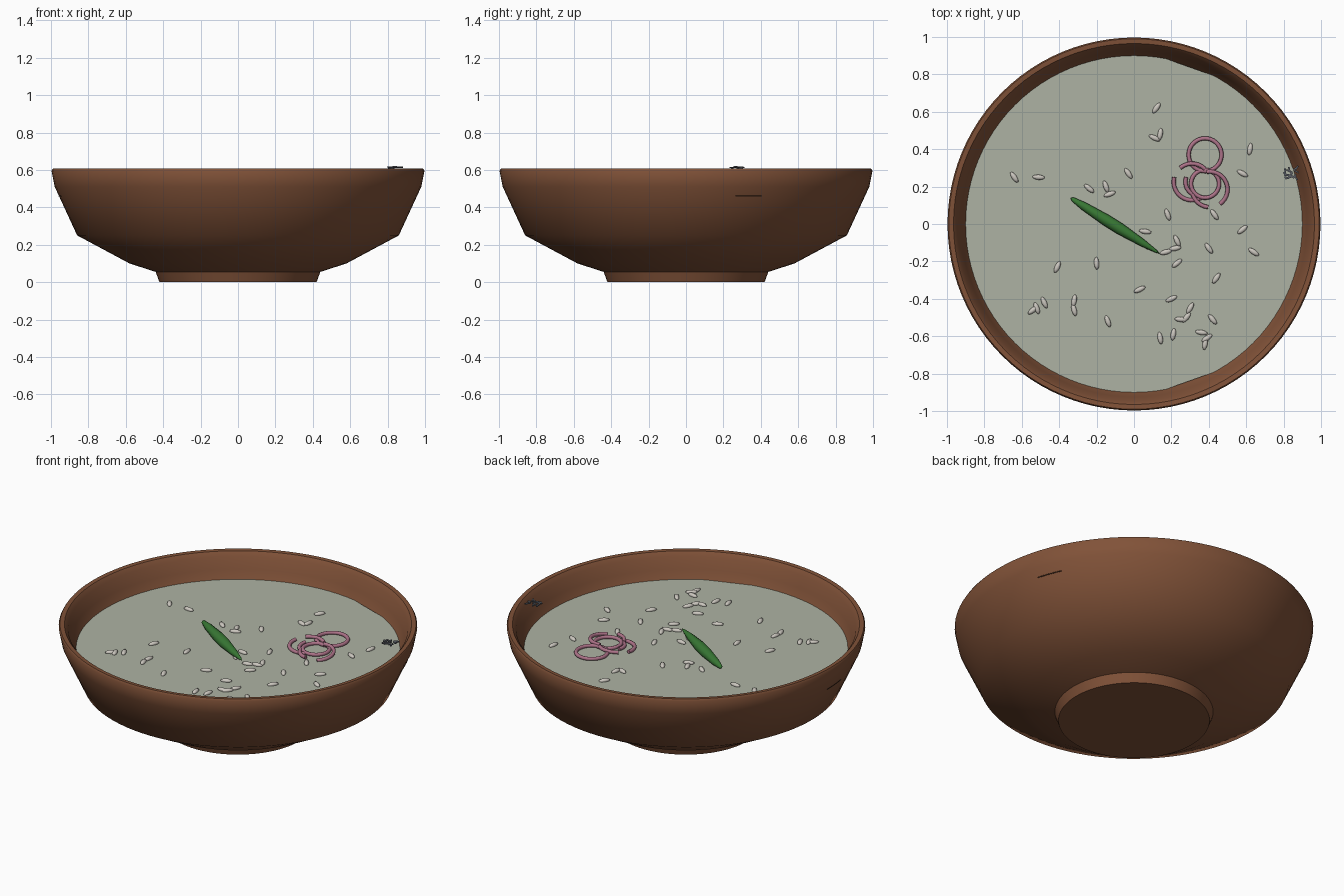
import bpy
import bmesh
import math
import random
from mathutils import Matrix, Vector

random.seed(4)
if "Cube" in bpy.data.objects:
    bpy.data.objects.remove(bpy.data.objects["Cube"], do_unlink=True)

LEVEL = 0.46  # height of the liquid surface


def material(name, color, roughness=0.6):
    mat = bpy.data.materials.new(name)
    mat.use_nodes = True
    mat.diffuse_color = (*color, 1)
    shader = next(n for n in mat.node_tree.nodes if n.type == "BSDF_PRINCIPLED")
    shader.inputs["Base Color"].default_value = (*color, 1)
    shader.inputs["Roughness"].default_value = roughness
    return mat


def finish(name, bm, mat, smooth=None):
    mesh = bpy.data.meshes.new(name)
    bm.to_mesh(mesh)
    bm.free()
    mesh.materials.append(mat)
    obj = bpy.data.objects.new(name, mesh)
    bpy.context.collection.objects.link(obj)
    if smooth:
        bpy.ops.object.select_all(action="DESELECT")
        obj.select_set(True)
        bpy.context.view_layer.objects.active = obj
        bpy.ops.object.shade_smooth_by_angle(angle=math.radians(smooth))
    return obj


def lathe(profile, steps):
    """Spin a (radius, height) profile around z."""
    bm = bmesh.new()
    verts = [bm.verts.new((r, 0, z)) for r, z in profile]
    edges = [bm.edges.new(pair) for pair in zip(verts, verts[1:])]
    bmesh.ops.spin(bm, geom=verts + edges, cent=(0, 0, 0), axis=(0, 0, 1),
                   angle=math.tau, steps=steps)
    bmesh.ops.remove_doubles(bm, verts=bm.verts, dist=0.0005)
    bmesh.ops.recalc_face_normals(bm, faces=bm.faces)
    return bm


def arc_tube(name, center, radius, start, end, thickness, mat, tilt=0.0):
    """Round tube along an arc, angles in degrees."""
    curve = bpy.data.curves.new(name, "CURVE")
    curve.dimensions = "3D"
    curve.bevel_depth = thickness
    curve.bevel_resolution = 2
    curve.use_fill_caps = True
    full = end - start >= 360
    count = max(6, int((end - start) / 10))
    spline = curve.splines.new("POLY")
    spline.points.add(count - 1)
    spline.use_cyclic_u = full
    for i, point in enumerate(spline.points):
        t = i / (count if full else count - 1)
        a = math.radians(start + (end - start) * t)
        offset = Vector((math.cos(a), math.sin(a), tilt * math.sin(a))) * radius
        point.co = (*(Vector(center) + offset), 1)
    curve.materials.append(mat)
    obj = bpy.data.objects.new(name, curve)
    bpy.context.collection.objects.link(obj)
    return obj


clay = material("clay", (0.22, 0.085, 0.04))
broth = material("broth", (0.42, 0.45, 0.37), 0.3)
rice = material("rice", (0.60, 0.57, 0.52))
green = material("green_skin", (0.04, 0.19, 0.035), 0.4)
onion = material("onion", (0.42, 0.17, 0.25))
ash = material("grey_flake", (0.10, 0.11, 0.13))
dark = material("crack_shadow", (0.06, 0.025, 0.012))

# Bowl with foot, flared wall and thin rim
bowl_profile = [
    (0, 0), (0.42, 0), (0.44, 0.055), (0.58, 0.1), (0.86, 0.25),
    (0.98, 0.51), (0.997, 0.595), (0.99, 0.607), (0.965, 0.605),
    (0.945, 0.58), (0.925, 0.51), (0.9, LEVEL), (0.8, 0.28),
    (0.55, 0.15), (0, 0.1)]
finish("bowl", lathe(bowl_profile, 96), clay, 45)

# Liquid surface, with two slightly flattened stretches of its edge
bm = bmesh.new()
rim = [bm.verts.new((0.905 * math.cos(a), 0.905 * math.sin(a), LEVEL))
       for a in (math.radians(d) for d in range(-180, 180, 3))
       if not 60 < abs(math.degrees(a)) < 79]
bm.faces.new(rim)
finish("liquid", bm, broth)

# Green chilli lying across the middle
tip_a, tip_b = Vector((-0.34, 0.14, LEVEL + 0.02)), Vector((0.14, -0.16, LEVEL + 0.02))
axis = tip_b - tip_a
body = [(0, 0), (0.012, 0.03), (0.022, 0.15), (0.031, 0.4),
        (0.031, 0.55), (0.02, 0.8), (0.008, 0.95), (0, 1)]
bm = lathe([(r, t * axis.length) for r, t in body], 10)
turn = axis.to_track_quat("Z", "Y").to_matrix().to_4x4()
bmesh.ops.transform(bm, matrix=Matrix.Translation(tip_a) @ turn, verts=bm.verts)
finish("green_chilli", bm, green, 50)

# Onion rings, some partly sunk
rings = [((0.38, 0.37), 0.088, 0, 360), ((0.31, 0.225), 0.098, 165, 300),
         ((0.31, 0.225), 0.098, 45, 130), ((0.38, 0.215), 0.075, 0, 360),
         ((0.35, 0.225), 0.075, 160, 250), ((0.405, 0.185), 0.095, -55, 100),
         ((0.405, 0.185), 0.095, 195, 265)]
for i, ((x, y), radius, start, end) in enumerate(rings):
    arc_tube(f"onion_ring_{i + 1}", (x, y, LEVEL + 0.012), radius, start, end,
             0.011, onion, tilt=0.05 * (i % 3))

# Rice grains: x and y in hundredths, heading in degrees
grains = [
    (12, 62, 55), (11, 46, -25), (14, 48, 80), (62, 40, 80), (58, 27, -30),
    (-3, 27, -55), (-15, 20, -70), (-13, 16, 20), (-24, 19, -40), (-51, 25, -5),
    (-64, 25, -55), (18, 5, -70), (43, 5, -55), (58, -3, 40), (40, -13, -55),
    (64, -15, -35), (6, -4, -10), (6, -11, -50), (23, -9, -65), (22, -13, 10),
    (17, -15, 15), (23, -21, 40), (-20, -21, -85), (-41, -23, 65), (3, -35, 25),
    (20, -40, 25), (44, -29, 55), (30, -45, 60), (25, -51, -5), (28, -50, 50),
    (42, -51, -50), (-14, -52, -70), (-32, -41, 80), (-32, -46, -75),
    (-48, -42, -65), (-54, -46, 40), (-52, -45, -70), (14, -61, -80),
    (21, -59, 80), (36, -58, -10), (39, -61, 35), (38, -64, 80)]
bm = bmesh.new()
for x, y, heading in grains:
    place = (Matrix.Translation((x / 100, y / 100, LEVEL + 0.004))
             @ Matrix.Rotation(math.radians(heading), 4, "Z")
             @ Matrix.Diagonal((0.034, 0.014, 0.012, 1)))
    bmesh.ops.create_uvsphere(bm, u_segments=10, v_segments=6, radius=1, matrix=place)
finish("rice_grains", bm, rice, 60)

# Small cluster of grey flakes resting at the rim
bm = bmesh.new()
for i in range(16):
    spot = (0.84 + random.uniform(-0.035, 0.035), 0.275 + random.uniform(-0.035, 0.035),
            0.613 + random.uniform(-0.004, 0.004))
    place = (Matrix.Translation(spot)
             @ Matrix.Rotation(random.uniform(0, math.pi), 4, "Z")
             @ Matrix.Diagonal((0.026, 0.009, 0.006, 1)))
    bmesh.ops.create_cube(bm, size=1, matrix=place)
finish("grey_flakes", bm, ash)

# Hairline cracks on the outer wall
for name, start in (("left_crack", 16), ("right_crack", 180)):
    arc_tube(name, (0, 0, LEVEL), 0.956, start, start + 9, 0.003, dark)
